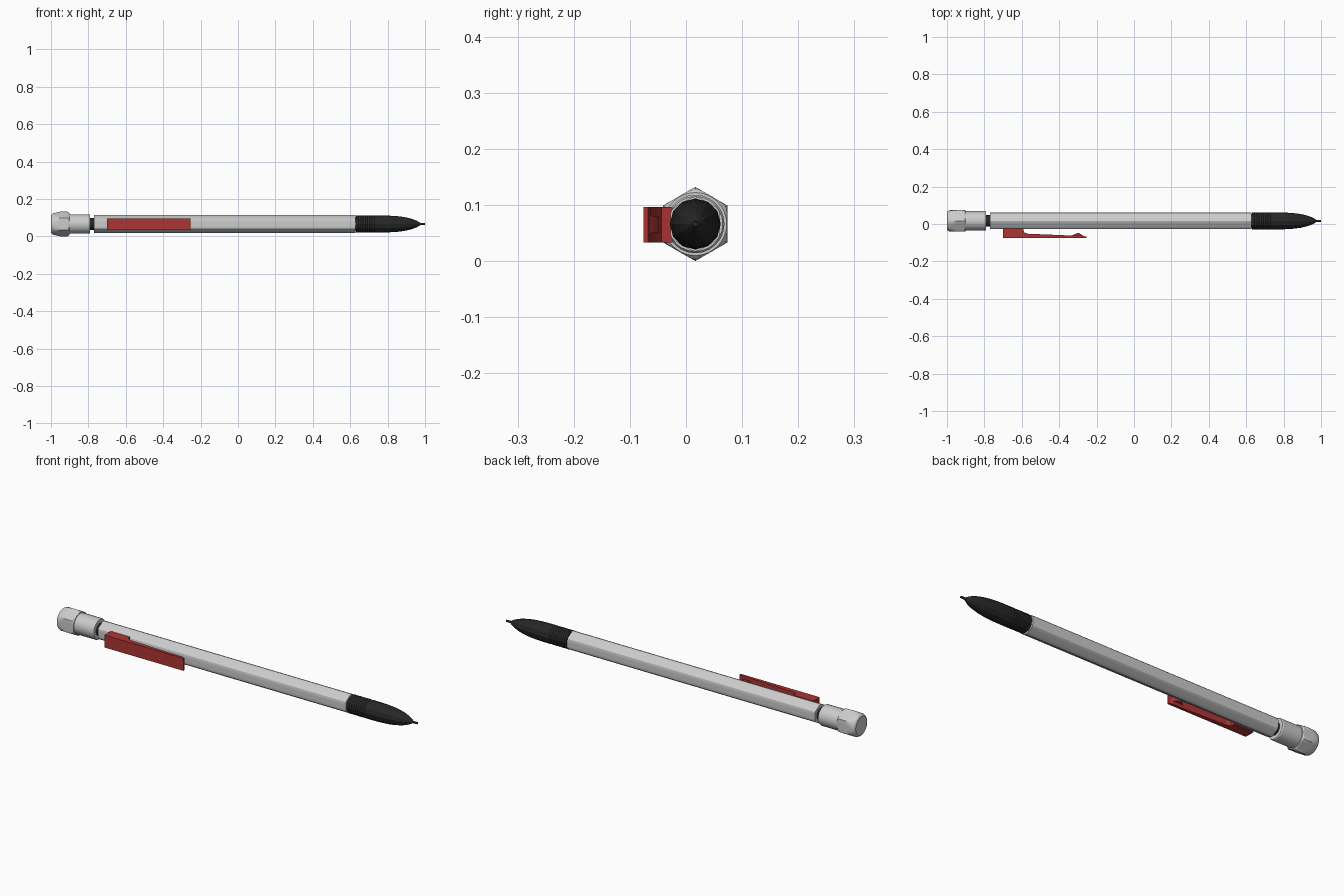
import bpy, bmesh, math

if "Cube" in bpy.data.objects:
    bpy.data.objects.remove(bpy.data.objects["Cube"])

CY, CZ = 0.0165, 0.066      # axis of the pencil


def material(name, color):
    m = bpy.data.materials.new(name)
    m.diffuse_color = color
    m.use_nodes = True
    m.node_tree.nodes["Principled BSDF"].inputs["Base Color"].default_value = m.diffuse_color
    return m


BLACK = material("black_rubber", (0.02, 0.02, 0.02, 1))
RED = material("red_plastic", (0.42, 0.035, 0.035, 1))


def finish(name, bm, mat=None, smooth=None):
    bmesh.ops.recalc_face_normals(bm, faces=bm.faces)
    me = bpy.data.meshes.new(name)
    bm.to_mesh(me)
    bm.free()
    ob = bpy.data.objects.new(name, me)
    bpy.context.collection.objects.link(ob)
    if mat:
        me.materials.append(mat)
    if smooth:
        bpy.ops.object.select_all(action='DESELECT')
        ob.select_set(True)
        bpy.context.view_layer.objects.active = ob
        bpy.ops.object.shade_smooth_by_angle(angle=math.radians(smooth))
    return ob


def turned(name, profile, sides=24, apothem=None, mat=None, smooth=None):
    """Lathe (x, radius) about the axis; an apothem trims it to a hexagon."""
    bm = bmesh.new()
    rings = []
    for x, r in profile:
        ring = []
        for i in range(sides):
            a = 2 * math.pi * i / sides
            rr = r
            if apothem:
                off = (a % (math.pi / 3)) - math.pi / 6
                rr = min(r, apothem / math.cos(off))
            ring.append(bm.verts.new((x, CY + rr * math.sin(a), CZ + rr * math.cos(a))))
        rings.append(ring)
    for p, q in zip(rings, rings[1:]):
        for i in range(sides):
            j = (i + 1) % sides
            bm.faces.new((p[i], p[j], q[j], q[i]))
    bm.faces.new(rings[0])
    bm.faces.new(rings[-1])
    return finish(name, bm, mat, smooth)


def extruded(name, outline, z0, z1, mat):
    """Extrude an (x, y) outline upwards from z0 to z1."""
    bm = bmesh.new()
    face = bm.faces.new([bm.verts.new((x, y, z0)) for x, y in outline])
    new = bmesh.ops.extrude_face_region(bm, geom=[face])["geom"]
    bmesh.ops.translate(bm, vec=(0, 0, z1 - z0),
                        verts=[v for v in new if isinstance(v, bmesh.types.BMVert)])
    return finish(name, bm, mat)


# Hexagonal push cap with rounded end and chamfered inner edge
turned("push_cap", [(-1, 0.046), (-0.995, 0.053), (-0.985, 0.058), (-0.965, 0.063),
                    (-0.95, 0.066), (-0.912, 0.066), (-0.905, 0.061), (-0.90, 0.056)],
       sides=48, apothem=0.0572, smooth=25)

# Collar below the cap
turned("collar", [(-0.902, 0.052), (-0.795, 0.052), (-0.79, 0.049)], smooth=30)

# Dark neck between collar and barrel
turned("neck", [(-0.80, 0.031), (-0.76, 0.031)], mat=BLACK, smooth=30)

# Hexagonal barrel with slightly softened corners
turned("barrel", [(-0.77, 0.049), (0.627, 0.049)], sides=36, apothem=0.0445, smooth=20)

# Rubber grip with fine ribs, tapering to the nose
grip = [(0.62, 0.038), (0.632, 0.038), (0.632, 0.0455)]
for i in range(8):
    x = 0.642 + i * 0.012
    grip += [(x, 0.0455), (x + 0.003, 0.0445), (x + 0.006, 0.0455)]
grip += [(0.80, 0.045), (0.85, 0.042), (0.89, 0.037), (0.925, 0.029), (0.955, 0.018),
         (0.97, 0.009), (0.974, 0.006), (1.0, 0.005)]
turned("grip", grip, sides=12, mat=BLACK)

# Pocket clip: mounting block and long tapered arm
extruded("clip", [(-0.70, -0.076), (-0.255, -0.076), (-0.255, -0.068), (-0.275, -0.062),
                  (-0.35, -0.061), (-0.57, -0.052), (-0.588, -0.044), (-0.592, -0.024),
                  (-0.70, -0.024)], 0.033, 0.096, RED)

# Rounded gripping bump near the clip's free end
extruded("clip_bump", [(-0.335, -0.064), (-0.32, -0.056), (-0.305, -0.049),
                       (-0.293, -0.049), (-0.28, -0.057), (-0.268, -0.066)],
         0.050, 0.080, RED)
